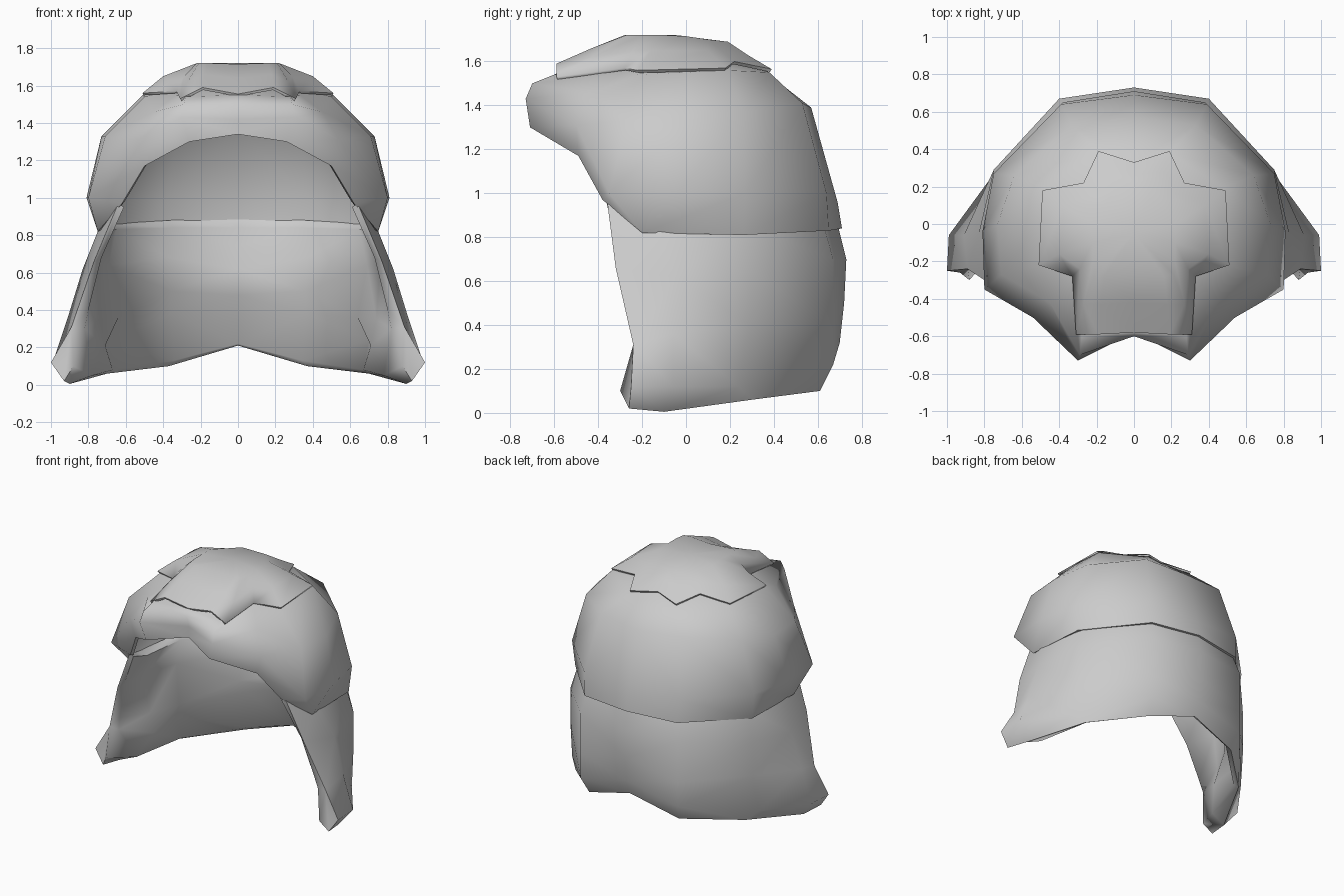
import bpy
import bmesh
from math import radians

cube = bpy.data.objects.get("Cube")
if cube:
    bpy.data.objects.remove(cube, do_unlink=True)

# One plain colour for all the hair
grey = bpy.data.materials.new("hair_grey")
grey.use_nodes = True
colour = (0.6, 0.6, 0.6, 1.0)
grey.diffuse_color = colour
grey.node_tree.nodes["Principled BSDF"].inputs["Base Color"].default_value = colour


def loft(name, strands, apex=None, thickness=0, sharp=75):
    """Join neighbouring strands on the left half and mirror them.
    With a thickness the strands are open and form a shell;
    without, each strand is a closed loop round the section."""
    bm = bmesh.new()
    columns = [[bm.verts.new(p) for p in strand] for strand in strands]
    top = bm.verts.new(apex) if apex else None
    for a, b in zip(columns, columns[1:]):
        for i in range(len(a) - 1 if thickness else len(a)):
            j = (i + 1) % len(a)
            bm.faces.new((a[i], b[i], b[j], a[j]))
        if top:
            bm.faces.new((a[-1], b[-1], top))
    if not thickness:
        bm.faces.new(columns[0])
        bmesh.ops.triangulate(bm, faces=bm.faces[:])
    bmesh.ops.recalc_face_normals(bm, faces=bm.faces[:])
    mesh = bpy.data.meshes.new(name)
    bm.to_mesh(mesh)
    bm.free()
    mesh.materials.append(grey)
    obj = bpy.data.objects.new(name, mesh)
    bpy.context.collection.objects.link(obj)

    mirror = obj.modifiers.new("mirror", 'MIRROR')
    mirror.use_clip = True
    mirror.merge_threshold = 0.002
    if thickness:
        shell = obj.modifiers.new("thickness", 'SOLIDIFY')
        shell.thickness = thickness
        shell.offset = -1

    bpy.ops.object.select_all(action='DESELECT')
    bpy.context.view_layer.objects.active = obj
    obj.select_set(True)
    for modifier in [m.name for m in obj.modifiers]:
        bpy.ops.object.modifier_apply(modifier=modifier)
    bpy.ops.object.shade_smooth_by_angle(angle=radians(sharp))


# Upper hair: strands run from the rim up to the crown, front to back
front_notch = [(0, -.58, 1.34), (0, -.58, 1.42), (0, -.6, 1.5), (0, -.58, 1.55)]
fringe_peak = [(.26, -.71, 1.3), (.3, -.73, 1.43), (.29, -.7, 1.5), (.28, -.6, 1.54)]
brow = [(.5, -.49, 1.17), (.54, -.5, 1.31), (.45, -.42, 1.46), (.33, -.29, 1.55)]
temple = [(.62, -.38, .97), (.8, -.35, 1), (.71, -.27, 1.33), (.5, -.22, 1.54)]
ear = [(.75, -.2, .82), (.81, -.04, 1), (.73, 0, 1.33), (.51, 0, 1.55)]
behind_ear = [(.73, .26, .81), (.75, .27, 1), (.64, .26, 1.37), (.48, .19, 1.56)]
nape_side = [(.38, .65, .83), (.39, .64, 1), (.33, .53, 1.41), (.19, .38, 1.55)]
nape_centre = [(0, .71, .84), (0, .69, .96), (0, .57, 1.39), (0, .34, 1.57)]
loft("upper_hair",
     [front_notch, fringe_peak, brow, temple, ear, behind_ear, nape_side, nape_centre],
     apex=(0, -.05, 1.67), thickness=0.03)

# Lower hair: closed sections running down the outside, round the hem
# and back up the lining, which folds into an overhanging lip at the back
curtain_front = [(.64, -.36, .97), (.77, -.32, .66), (.89, -.24, .31), (1, -.25, .12),
                 (.93, -.26, .02), (.88, -.3, .1), (.82, -.23, .3), (.8, -.25, .4),
                 (.73, -.3, .68), (.61, -.36, .95)]
curtain_side = [(.73, -.14, .87), (.83, -.05, .62), (.91, -.06, .36), (.99, -.06, .12),
                (.9, -.1, .005), (.78, -.08, .05), (.71, .02, .21), (.74, .02, .35),
                (.76, -.04, .65), (.68, -.1, .84)]
curtain_corner = [(.69, .27, .86), (.75, .29, .65), (.75, .29, .4), (.77, .24, .12),
                  (.7, .3, .06), (.67, .28, .08), (.7, .27, .24), (.64, .22, .36),
                  (.69, .26, .64), (.65, .25, .83)]
curtain_back = [(.36, .62, .88), (.4, .67, .7), (.4, .67, .4), (.4, .67, .22),
                (.37, .61, .1), (.34, .59, .13), (.36, .62, .38), (.36, .52, .5),
                (.37, .62, .68), (.35, .59, .84)]
curtain_centre = [(0, .68, .9), (0, .73, .7), (0, .72, .5), (0, .7, .32),
                  (0, .66, .21), (0, .64, .22), (0, .67, .48), (0, .58, .62),
                  (0, .67, .74), (0, .65, .84)]
loft("lower_hair",
     [curtain_front, curtain_side, curtain_corner, curtain_back, curtain_centre])

# Top tuft: a thin layer lying over the crown, with a stepped edge
tuft_front = [(0, -.58, 1.555), (0, -.42, 1.64), (0, -.27, 1.715)]
tuft_ridge = [(.19, -.59, 1.59), (.18, -.43, 1.66), (.16, -.28, 1.72)]
tuft_lock = [(.31, -.59, 1.53), (.27, -.43, 1.62), (.21, -.27, 1.72)]
tuft_inner = [(.33, -.28, 1.57), (.29, -.24, 1.65), (.22, -.2, 1.72)]
tuft_side = [(.51, -.22, 1.56), (.4, -.16, 1.65), (.22, -.1, 1.72)]
tuft_rear_side = [(.49, .18, 1.57), (.38, .1, 1.65), (.22, 0, 1.715)]
tuft_rear_inner = [(.27, .22, 1.6), (.23, .16, 1.65), (.16, .1, 1.7)]
tuft_rear_lock = [(.19, .39, 1.565), (.15, .28, 1.63), (.1, .19, 1.69)]
tuft_rear = [(0, .33, 1.585), (0, .26, 1.64), (0, .19, 1.69)]
loft("top_tuft",
     [tuft_front, tuft_ridge, tuft_lock, tuft_inner, tuft_side, tuft_rear_side,
      tuft_rear_inner, tuft_rear_lock, tuft_rear],
     apex=(0, -.05, 1.72), thickness=0.015)
